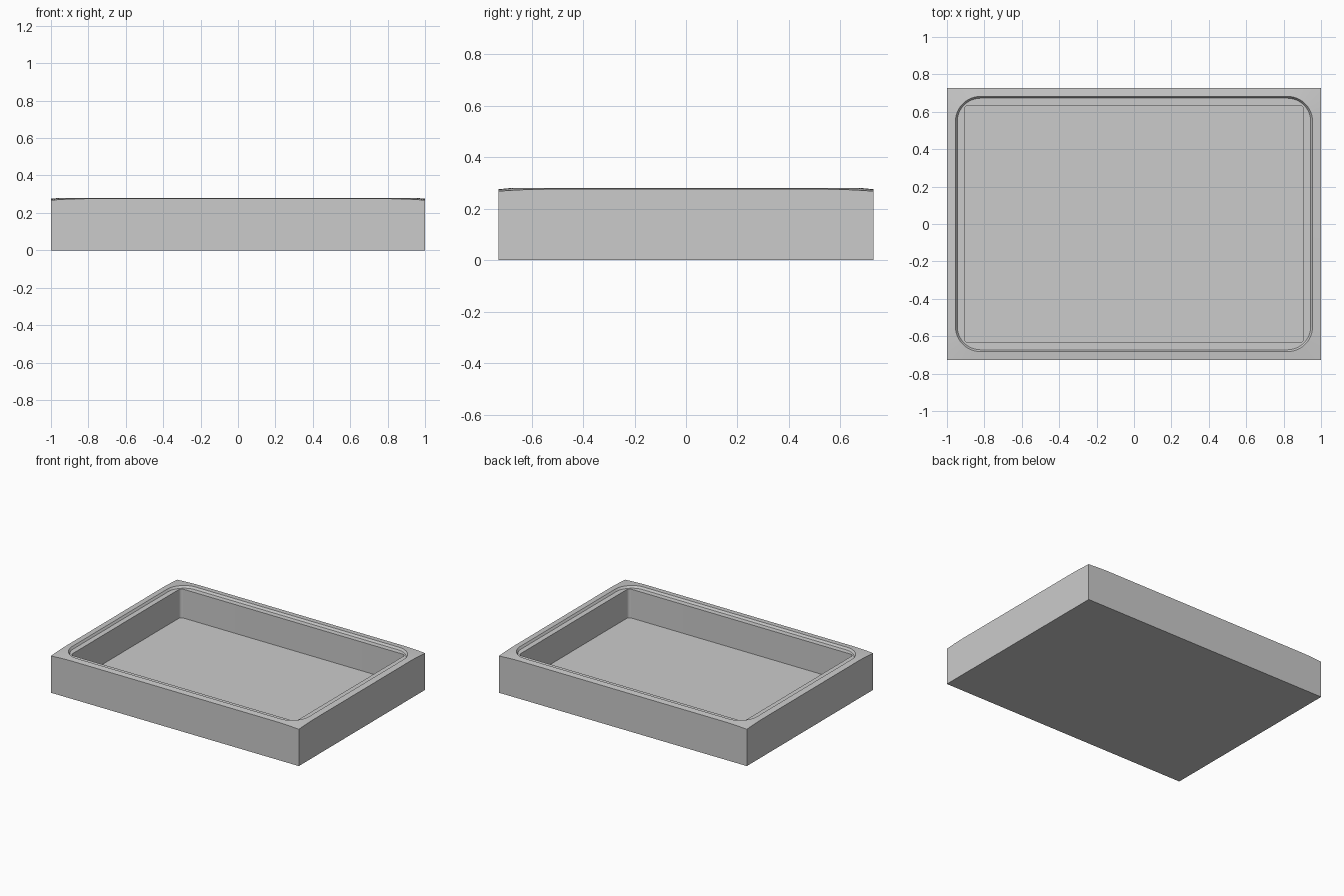
import bpy
import bmesh
from math import cos, sin, pi, radians

cube = bpy.data.objects.get("Cube")
if cube:
    bpy.data.objects.remove(cube, do_unlink=True)

HALF_X, HALF_Y = 1.0, 0.7275   # outer half sizes
STEPS = 12                     # segments per rounded corner
RIM_INSET, RIM_CORNER = 0.045, 0.18
RIM_Z, LEDGE_Z, FLOOR_Z = 0.28, 0.265, 0.055
SLOPE = 0.1                    # outward fall of the rim top

grey = bpy.data.materials.new("light_grey")
grey.use_nodes = True
colour = (0.6, 0.6, 0.6, 1)
grey.diffuse_color = colour
grey.node_tree.nodes["Principled BSDF"].inputs["Base Color"].default_value = colour


def corner_loop(bm, half_x, half_y, reach, height):
    """Ring of vertices around four corners; reach and height depend on angle."""
    corner = reach(0)
    verts = []
    for q, (sx, sy) in enumerate([(1, 1), (-1, 1), (-1, -1), (1, -1)]):
        for i in range(STEPS + 1):
            a = (q + i / STEPS) * pi / 2
            r = reach(a)
            verts.append(bm.verts.new((sx * (half_x - corner) + r * cos(a),
                                       sy * (half_y - corner) + r * sin(a),
                                       height(a))))
    return verts


def rounded(bm, inset, radius, z):
    return corner_loop(bm, HALF_X - inset, HALF_Y - inset,
                       lambda a: radius, lambda a: z)


def square_reach(a):
    return RIM_CORNER / max(abs(cos(a)), abs(sin(a)))


def rim_height(a):
    return RIM_Z - SLOPE * (square_reach(a) - RIM_CORNER + RIM_INSET)


bm = bmesh.new()
loops = [
    # square outer wall, with a rim top that falls away from the rounded lip
    corner_loop(bm, HALF_X, HALF_Y, square_reach, lambda a: 0),
    corner_loop(bm, HALF_X, HALF_Y, square_reach, rim_height),
    # rounded lip and the step down to the ledge
    rounded(bm, RIM_INSET, RIM_CORNER - RIM_INSET, RIM_Z),
    rounded(bm, RIM_INSET + 0.01, RIM_CORNER - RIM_INSET - 0.01, LEDGE_Z),
    # cavity walls with small corner fillets
    rounded(bm, 0.093, 0.022, LEDGE_Z),
    rounded(bm, 0.093, 0.022, FLOOR_Z),
]
for lower, upper in zip(loops, loops[1:]):
    for i in range(len(lower)):
        j = (i + 1) % len(lower)
        bm.faces.new((lower[i], lower[j], upper[j], upper[i]))
bm.faces.new(loops[-1])              # cavity floor
bm.faces.new(loops[0][::-1])         # underside
bmesh.ops.recalc_face_normals(bm, faces=bm.faces)

mesh = bpy.data.meshes.new("tray")
bm.to_mesh(mesh)
bm.free()
mesh.materials.append(grey)
tray = bpy.data.objects.new("tray", mesh)
bpy.context.collection.objects.link(tray)

bpy.ops.object.select_all(action='DESELECT')
tray.select_set(True)
bpy.context.view_layer.objects.active = tray
# the shallow rim slope also stays crisp
bpy.ops.object.shade_smooth_by_angle(angle=radians(20))
